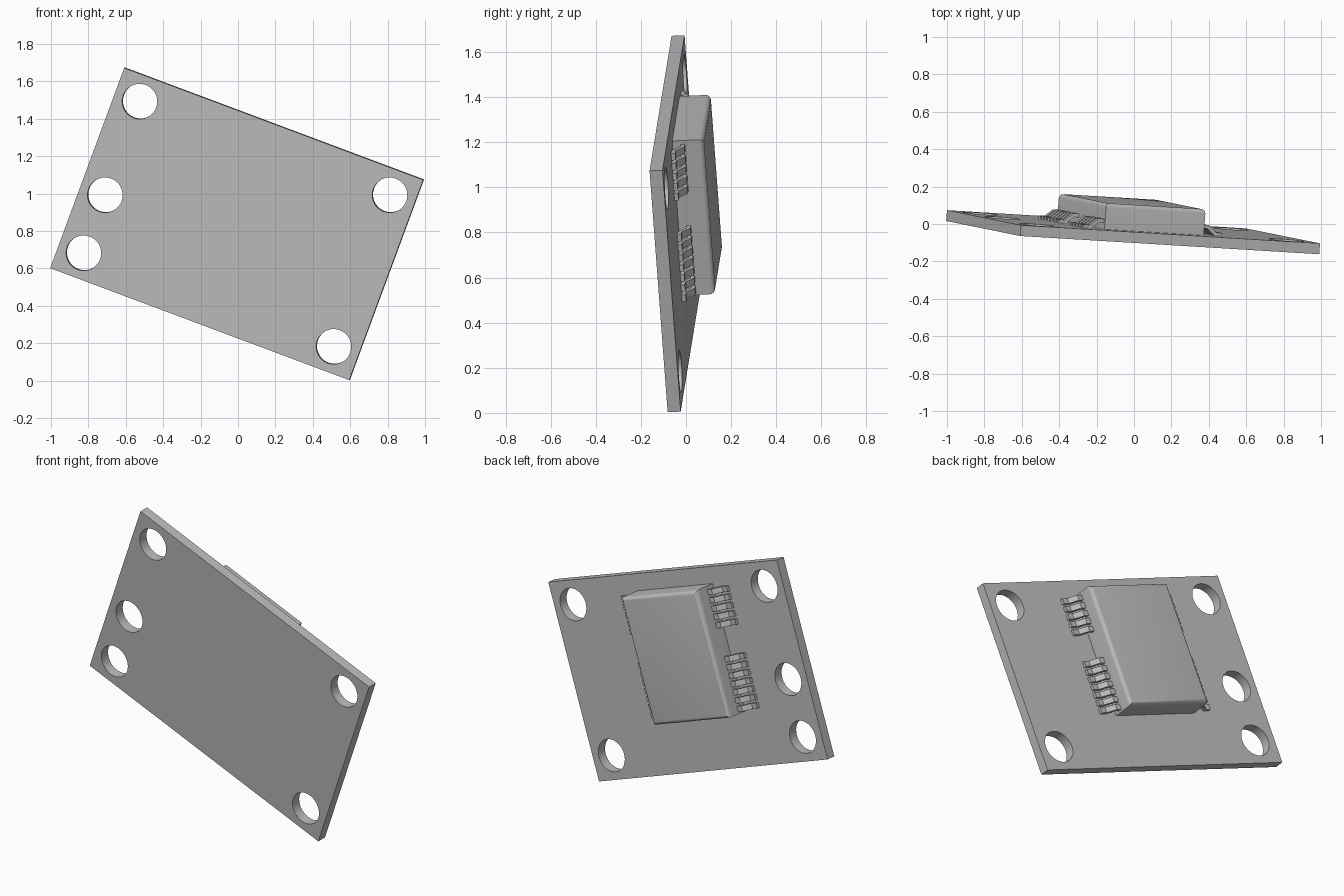
import bpy
import bmesh
from mathutils import Matrix, Vector

cube = bpy.data.objects.get("Cube")
if cube:
    bpy.data.objects.remove(cube)

# Tilted board frame: local x = along the board, y = out of its back, z = up the board
along = Vector((0.935, -0.057, -0.35)).normalized()
up = Vector((0.345, -0.07, 0.936))
back = up.cross(along).normalized()
up = along.cross(back)
frame = Matrix((along, back, up)).transposed().to_4x4()
frame.translation = (-0.0025, -0.015, 0.84)

grey = bpy.data.materials.new("plain grey")
grey.use_nodes = True
colour = (0.5, 0.5, 0.5, 1)
grey.diffuse_color = colour
grey.node_tree.nodes["Principled BSDF"].inputs["Base Color"].default_value = colour


def make_object(name, bm):
    bmesh.ops.recalc_face_normals(bm, faces=bm.faces)
    mesh = bpy.data.meshes.new(name)
    bm.to_mesh(mesh)
    bm.free()
    mesh.materials.append(grey)
    obj = bpy.data.objects.new(name, mesh)
    obj.matrix_world = frame
    bpy.context.collection.objects.link(obj)
    return obj


def add_box(bm, low, high):
    low, high = Vector(low), Vector(high)
    place = Matrix.Translation((low + high) / 2) @ Matrix.Diagonal((high - low).to_4d())
    place[3][3] = 1
    bmesh.ops.create_cube(bm, size=1, matrix=place)


def smooth(obj):
    bpy.ops.object.select_all(action="DESELECT")
    obj.select_set(True)
    bpy.context.view_layer.objects.active = obj
    bpy.ops.object.shade_smooth_by_angle(angle=0.6)


# Board with five round mounting holes
THICK = 0.058
bm = bmesh.new()
add_box(bm, (-0.855, -THICK, -0.572), (0.855, 0, 0.572))
board = make_object("board", bm)

bm = bmesh.new()
holes = [(-0.715, 0.433), (-0.715, -0.102), (-0.715, -0.433), (0.715, 0.433), (0.715, -0.433)]
for x, z in holes:
    place = Matrix.Translation((x, -THICK / 2, z)) @ Matrix.Rotation(1.5707963, 4, "X")
    bmesh.ops.create_cone(bm, cap_ends=True, segments=48, radius1=0.094,
                          radius2=0.094, depth=THICK * 3, matrix=place)
cutter = make_object("hole_cutter", bm)
cutter.hide_render = True
cut = board.modifiers.new("holes", "BOOLEAN")
cut.object = cutter
cut.solver = "EXACT"
bpy.context.view_layer.update()
bpy.context.view_layer.objects.active = board
bpy.ops.object.modifier_apply(modifier=cut.name)
bpy.data.objects.remove(cutter)
smooth(board)

# Chip body with rounded edges around its outer face
LEFT, RIGHT, LOW, HIGH, TALL = -0.342, 0.225, -0.257, 0.475, 0.14
bm = bmesh.new()
add_box(bm, (LEFT, 0, LOW), (RIGHT, TALL, HIGH))
rim = [e for e in bm.edges if all(v.co.y > TALL / 2 for v in e.verts)]
bmesh.ops.bevel(bm, geom=rim, offset=0.022, segments=5, profile=0.5, affect="EDGES")
smooth(make_object("chip_body", bm))

# Pin side profile: (distance from chip wall, height above board)
profile = [(-0.01, 0.036), (0.025, 0.036), (0.07, 0), (0.112, 0),
           (0.112, 0.018), (0.078, 0.018), (0.033, 0.055), (-0.01, 0.055)]
PITCH, WIDTH = 0.0475, 0.032


def make_pins(name, wall, side):
    bm = bmesh.new()
    for start, count in ((0.457, 5), (0.072, 7)):
        for i in range(count):
            z = start - i * PITCH
            face = bm.faces.new([bm.verts.new((wall + side * d, h, z)) for d, h in profile])
            new = bmesh.ops.extrude_face_region(bm, geom=[face])["geom"]
            verts = [v for v in new if isinstance(v, bmesh.types.BMVert)]
            bmesh.ops.translate(bm, verts=verts, vec=(0, 0, -WIDTH))
    make_object(name, bm)


make_pins("left_pins", RIGHT, 1)
make_pins("right_pins", LEFT, -1)
